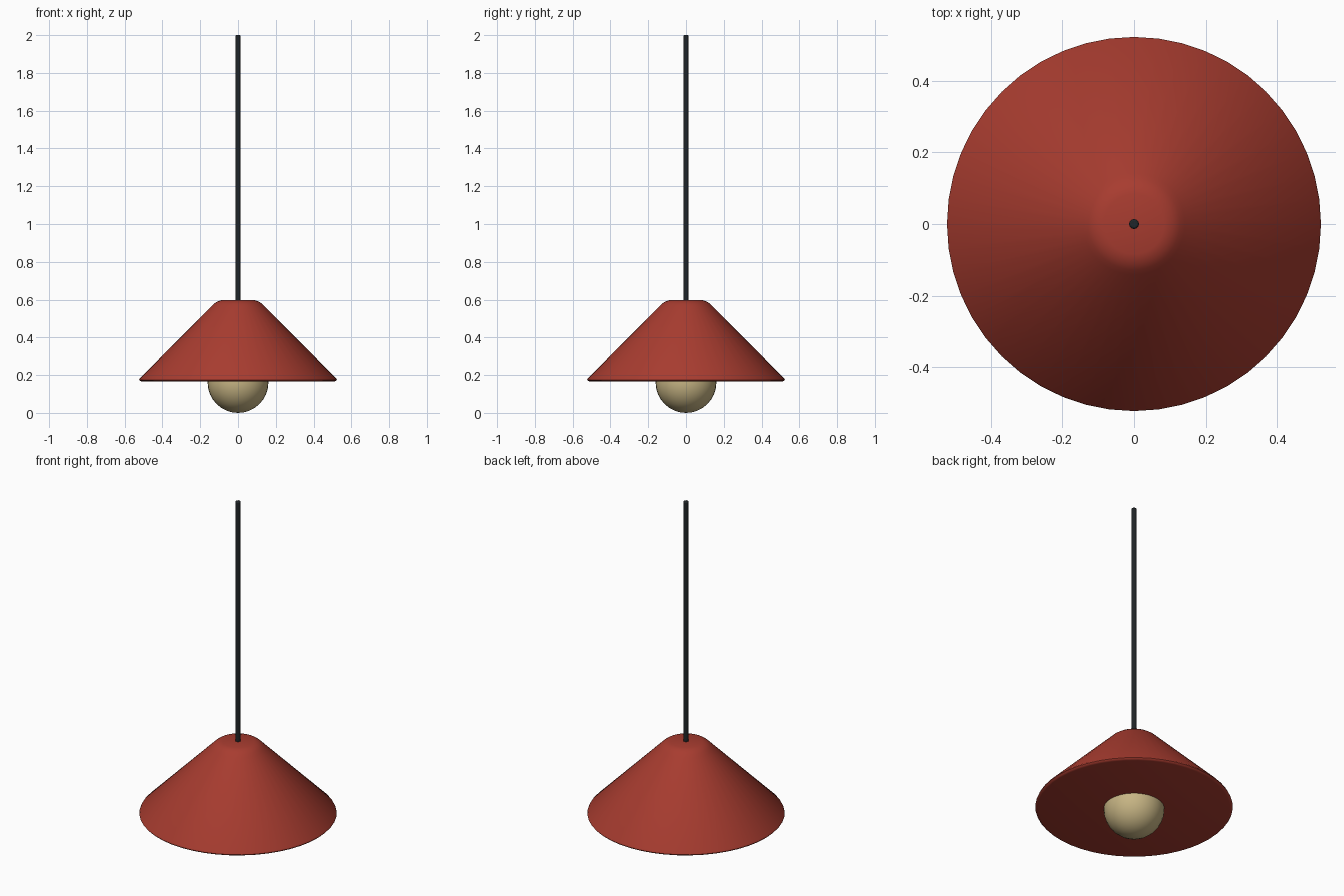
import bpy, bmesh, math

if "Cube" in bpy.data.objects:
    bpy.data.objects.remove(bpy.data.objects["Cube"])


def material(name, color):
    m = bpy.data.materials.new(name)
    m.diffuse_color = (*color, 1)
    m.use_nodes = True
    m.node_tree.nodes["Principled BSDF"].inputs["Base Color"].default_value = m.diffuse_color
    return m


def finish(name, mat, angle):
    ob = bpy.context.object
    ob.name = name
    ob.data.materials.append(mat)
    bpy.ops.object.shade_smooth_by_angle(angle=math.radians(angle))
    return ob


red = material("shade_red", (0.39, 0.045, 0.029))
black = material("cord_black", (0.014, 0.018, 0.020))
cream = material("bulb_cream", (0.57, 0.46, 0.23))

# Solid conical shade with rounded crown and thin rounded rim
profile = [(0.508, 0.166), (0.518, 0.169), (0.523, 0.175), (0.519, 0.184),
           (0.142, 0.563), (0.128, 0.577), (0.110, 0.590), (0.084, 0.598)]
bm = bmesh.new()
rings = []
sides = 48
for r, z in profile:
    rings.append([bm.verts.new((r * math.cos(2 * math.pi * i / sides),
                                r * math.sin(2 * math.pi * i / sides), z))
                  for i in range(sides)])
for low, high in zip(rings, rings[1:]):
    for i in range(sides):
        j = (i + 1) % sides
        bm.faces.new((low[i], low[j], high[j], high[i]))
bm.faces.new(rings[0][::-1])
bm.faces.new(rings[-1])
mesh = bpy.data.meshes.new("shade")
bm.to_mesh(mesh)
bm.free()
shade = bpy.data.objects.new("shade", mesh)
bpy.context.collection.objects.link(shade)
bpy.context.view_layer.objects.active = shade
shade.select_set(True)
finish("shade", red, 40)

# Hanging cord with softened ends
bpy.ops.mesh.primitive_cylinder_add(vertices=12, radius=0.014, depth=1.42,
                                    location=(0, 0, 1.29))
cord = finish("cord", black, 50)
bevel = cord.modifiers.new("soft_ends", 'BEVEL')
bevel.width = 0.005
bevel.segments = 2
bevel.limit_method = 'ANGLE'
bevel.angle_limit = math.radians(60)

# Round bulb, half sunk into the shade
bpy.ops.mesh.primitive_uv_sphere_add(segments=32, ring_count=16, radius=0.161,
                                     location=(0, 0, 0.161))
finish("bulb", cream, 60)
